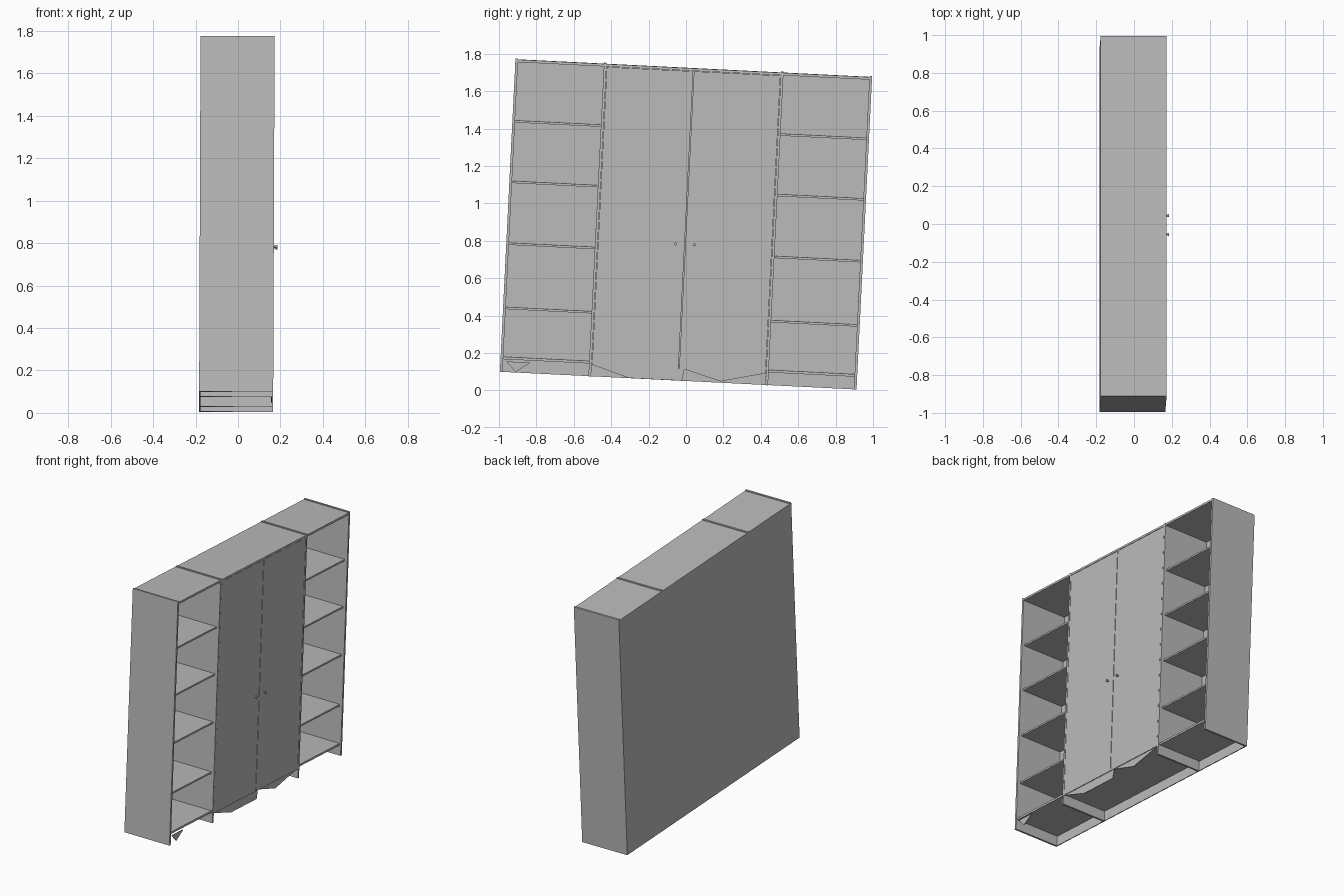
import bpy, bmesh, math
from mathutils import Matrix, Vector

old = bpy.data.objects.get("Cube")
if old:
    bpy.data.objects.remove(old, do_unlink=True)

# Single flat grey
grey = bpy.data.materials.new("light_grey")
grey.use_nodes = True
COLOUR = (0.5, 0.5, 0.5, 1)
grey.diffuse_color = COLOUR
grey.node_tree.nodes["Principled BSDF"].inputs["Base Color"].default_value = COLOUR

# Overall sizes: width along y, height along z, front facing +x
W, H, T = 1.909, 1.678, 0.014
BACK, FRONT = -0.18, 0.169
DIV = 0.474           # inner edge of each open tower
BASE = 0.083          # top of the bottom boards
TOP = H - 0.005       # top boards sit just below the side panels

# The whole unit leans slightly
LEAN = (Matrix.Translation((0, 0, 0.89)) @ Matrix.Rotation(0.004, 4, 'Y')
        @ Matrix.Rotation(math.radians(-2.85), 4, 'X')
        @ Matrix.Translation((0, -W / 2, -H / 2)))


def finish(name, bm):
    bmesh.ops.recalc_face_normals(bm, faces=bm.faces)
    bm.transform(LEAN)
    mesh = bpy.data.meshes.new(name)
    bm.to_mesh(mesh)
    bm.free()
    mesh.materials.append(grey)
    ob = bpy.data.objects.new(name, mesh)
    bpy.context.collection.objects.link(ob)
    return ob


def board(name, x, y, z):
    bm = bmesh.new()
    size = [b - a for a, b in (x, y, z)]
    mid = [(a + b) / 2 for a, b in (x, y, z)]
    bmesh.ops.create_cube(bm, size=1, matrix=Matrix.Translation(mid) @ Matrix.Diagonal((*size, 1)))
    return finish(name, bm)


def plate(name, x, outline):
    bm = bmesh.new()
    face = bm.faces.new([bm.verts.new((x, y, z)) for y, z in outline])
    out = bmesh.ops.extrude_face_region(bm, geom=[face])
    moved = [v for v in out["geom"] if isinstance(v, bmesh.types.BMVert)]
    bmesh.ops.translate(bm, verts=moved, vec=Vector((-0.004, 0, 0)))
    return finish(name, bm)


# Back and upright panels
board("back_panel", (BACK, BACK + 0.006), (0, W), (0, TOP))
uprights = {"right_side": 0, "right_divider": DIV,
            "left_divider": W - DIV - T, "left_side": W - T}
for name, y in uprights.items():
    board(name, (BACK, FRONT), (y, y + T), (0, H))

# Open towers: bottom, shelves and top
for side, y in (("right", (T, DIV)), ("left", (W - DIV, W - T))):
    board(side + "_bottom", (BACK, FRONT - 0.01), y, (BASE - T, BASE))
    for i, z in enumerate((0.349, 0.693, 1.024, 1.348)):
        board(f"{side}_shelf_{i + 1}", (BACK, FRONT - 0.02), y, (z - 0.012, z))
    board(side + "_top", (BACK, FRONT), y, (TOP - T, TOP))

# Centre cupboard: bottom, top and two doors
lo, hi, mid = DIV + T, W - DIV - T, W / 2
board("centre_bottom", (BACK, FRONT - T), (lo, hi), (BASE - T, BASE))
board("centre_top", (BACK, FRONT), (lo, hi), (TOP - T, TOP))
gap = 0.002
for side, y in (("right", (lo + gap, mid - gap)), ("left", (mid + gap, hi - gap))):
    board(side + "_door", (FRONT - T, FRONT - 0.001), y, (0.063, TOP - T - gap))

# Knobs turned from a short stem and a wider head
for side, y in (("right", mid - 0.05), ("left", mid + 0.05)):
    bm = bmesh.new()
    for r, depth, x in ((0.004, 0.01, FRONT + 0.004), (0.008, 0.008, FRONT + 0.013)):
        bmesh.ops.create_cone(bm, cap_ends=True, segments=16, radius1=r, radius2=r, depth=depth,
                              matrix=Matrix.Translation((x, y, 0.731)) @ Matrix.Rotation(math.pi / 2, 4, 'Y'))
    knob = finish(side + "_knob", bm)
    bpy.context.view_layer.objects.active = knob
    knob.select_set(True)
    bpy.ops.object.shade_smooth_by_angle()
    knob.select_set(False)

# Broken remains of the kick board
KICK = FRONT - 0.006
plate("kick_board_right", KICK, [(lo, 0.064), (mid + 0.03, 0.064), (mid + 0.02, 0.002), (0.69, 0.002)])
plate("kick_board_left", KICK, [(mid + 0.03, 0.064), (hi, 0.064), (1.18, 0.008)])
plate("kick_board_end", KICK, [(0.03, 0.058), (0.16, 0.058), (0.085, 0.004)])
